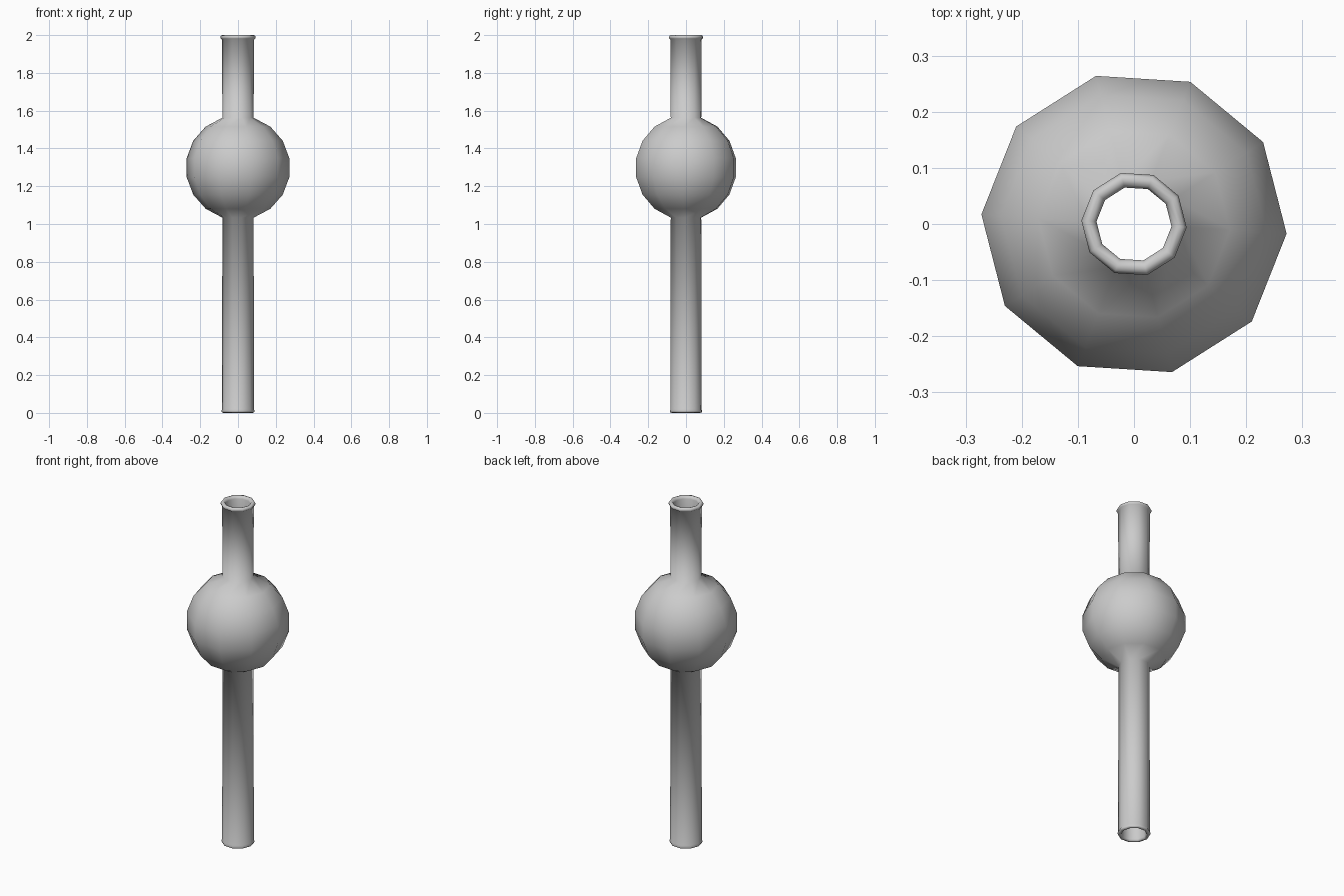
import bpy, bmesh
from math import sin, cos, pi, radians

if "Cube" in bpy.data.objects:
    bpy.data.objects.remove(bpy.data.objects["Cube"])

SIDES, TWIST = 10, radians(-3.6)


def lathe(name, profile):
    """Revolve a closed (radius, z) profile about z."""
    bm = bmesh.new()
    rings = [[bm.verts.new((r * cos(TWIST + 2 * pi * i / SIDES),
                            r * sin(TWIST + 2 * pi * i / SIDES), z))
              for i in range(SIDES)] for r, z in profile]
    for a, b in zip(rings, rings[1:] + rings[:1]):
        for i in range(SIDES):
            j = (i + 1) % SIDES
            bm.faces.new((a[i], a[j], b[j], b[i]))
    bmesh.ops.recalc_face_normals(bm, faces=bm.faces)
    for f in bm.faces:
        f.smooth = True
    me = bpy.data.meshes.new(name)
    bm.to_mesh(me)
    bm.free()
    ob = bpy.data.objects.new(name, me)
    bpy.context.collection.objects.link(ob)
    return ob


def bulb_arc(radius, neck, centre=1.298, steps=7):
    """Bulb profile from the lower neck to the upper neck."""
    end = pi / 2 - neck / radius * 1.02
    return [(radius * cos(t), centre + radius * sin(t))
            for t in (-end + 2 * end * k / steps for k in range(steps + 1))]


# Outer wall: bottom rim, stem, bulb, neck, rolled top lip
outer = [(0.076, 0.0), (0.086, 0.003), (0.089, 0.010), (0.084, 0.020)]
outer += bulb_arc(0.277, 0.083)
outer += [(0.084, 1.976), (0.091, 1.981), (0.094, 1.990), (0.089, 1.998), (0.081, 2.0)]

# Inner wall, followed back down through the hollow bulb
inner = [(0.072, 1.997), (0.067, 1.985)]
inner += bulb_arc(0.261, 0.067)[::-1]
inner += [(0.067, 0.012), (0.070, 0.003)]

lathe("hollow_bulb_tube", outer + inner)
